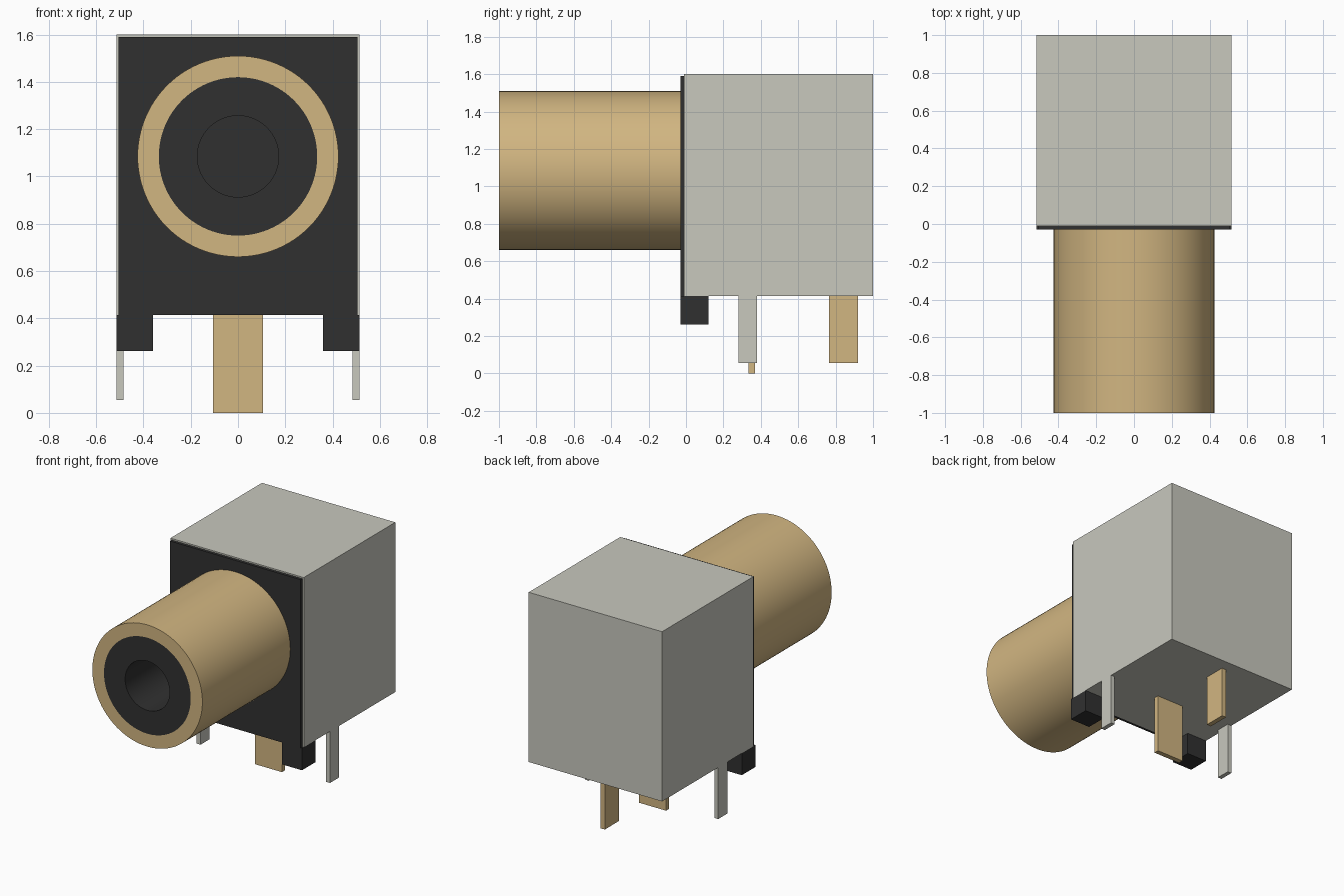
import bpy, bmesh, math

cube = bpy.data.objects.get("Cube")
if cube:
    bpy.data.objects.remove(cube, do_unlink=True)


def material(name, rgb):
    m = bpy.data.materials.new(name)
    m.use_nodes = True
    m.diffuse_color = (*rgb, 1)
    bsdf = next(n for n in m.node_tree.nodes if n.type == 'BSDF_PRINCIPLED')
    bsdf.inputs["Base Color"].default_value = (*rgb, 1)
    return m


GOLD = material("gold", (0.64, 0.465, 0.22))
STEEL = material("steel grey", (0.578, 0.578, 0.515))
BLACK = material("black plastic", (0.03, 0.03, 0.03))


def finish(name, bm, mat):
    bmesh.ops.recalc_face_normals(bm, faces=bm.faces)
    mesh = bpy.data.meshes.new(name)
    bm.to_mesh(mesh)
    bm.free()
    mesh.materials.append(mat)
    obj = bpy.data.objects.new(name, mesh)
    bpy.context.collection.objects.link(obj)
    return obj


def box(name, x, y, z, mat):
    """Box from (min, max) pairs on each axis."""
    bm = bmesh.new()
    bmesh.ops.create_cube(bm, size=1)
    for v in bm.verts:
        v.co = [lo + (c + 0.5) * (hi - lo) for c, (lo, hi) in zip(v.co, (x, y, z))]
    return finish(name, bm, mat)


def lathe(name, profile, centre_z, mat, closed, steps=96):
    """Revolve (radius, y) points around the barrel axis."""
    bm = bmesh.new()
    verts = [bm.verts.new((r, y, centre_z)) for r, y in profile]
    edges = [bm.edges.new(pair) for pair in zip(verts, verts[1:])]
    if closed:
        edges.append(bm.edges.new((verts[-1], verts[0])))
    bmesh.ops.spin(bm, geom=verts + edges, cent=(0, 0, centre_z), axis=(0, 1, 0),
                   angle=math.tau, steps=steps)
    bmesh.ops.remove_doubles(bm, verts=bm.verts, dist=0.0005)
    obj = finish(name, bm, mat)
    bpy.ops.object.select_all(action='DESELECT')
    obj.select_set(True)
    bpy.context.view_layer.objects.active = obj
    bpy.ops.object.shade_smooth_by_angle(angle=math.radians(35))
    return obj


# Housing and the thin plate on its front
BOTTOM = 0.415
box("shell", (-0.515, 0.515), (-0.01, 1.0), (BOTTOM, 1.6), STEEL)
box("face_plate", (-0.505, 0.505), (-0.03, -0.01), (BOTTOM, 1.59), BLACK)

# Barrel sleeve and the insulator with a deep bore
AXIS_Z = 1.085
lathe("barrel", [(0.425, -1), (0.425, -0.02), (0.335, -0.02), (0.335, -1)],
      AXIS_Z, GOLD, closed=True)
lathe("insulator", [(0, -0.02), (0.335, -0.02), (0.335, -1), (0.172, -1),
                    (0.172, -0.06), (0, -0.06)], AXIS_Z, BLACK, closed=False)

# Feet and ground legs on both sides
for side, s in (("left", 1), ("right", -1)):
    box(side + "_foot", sorted((s * 0.36, s * 0.515)), (-0.03, 0.12), (0.262, BOTTOM), BLACK)
    box(side + "_leg", sorted((s * 0.485, s * 0.515)), (0.28, 0.38), (0.055, BOTTOM), STEEL)

# Solder pins
box("front_pin", (-0.105, 0.105), (0.335, 0.37), (0, BOTTOM), GOLD)
box("rear_pin", (-0.017, 0.017), (0.765, 0.92), (0.055, BOTTOM), GOLD)
